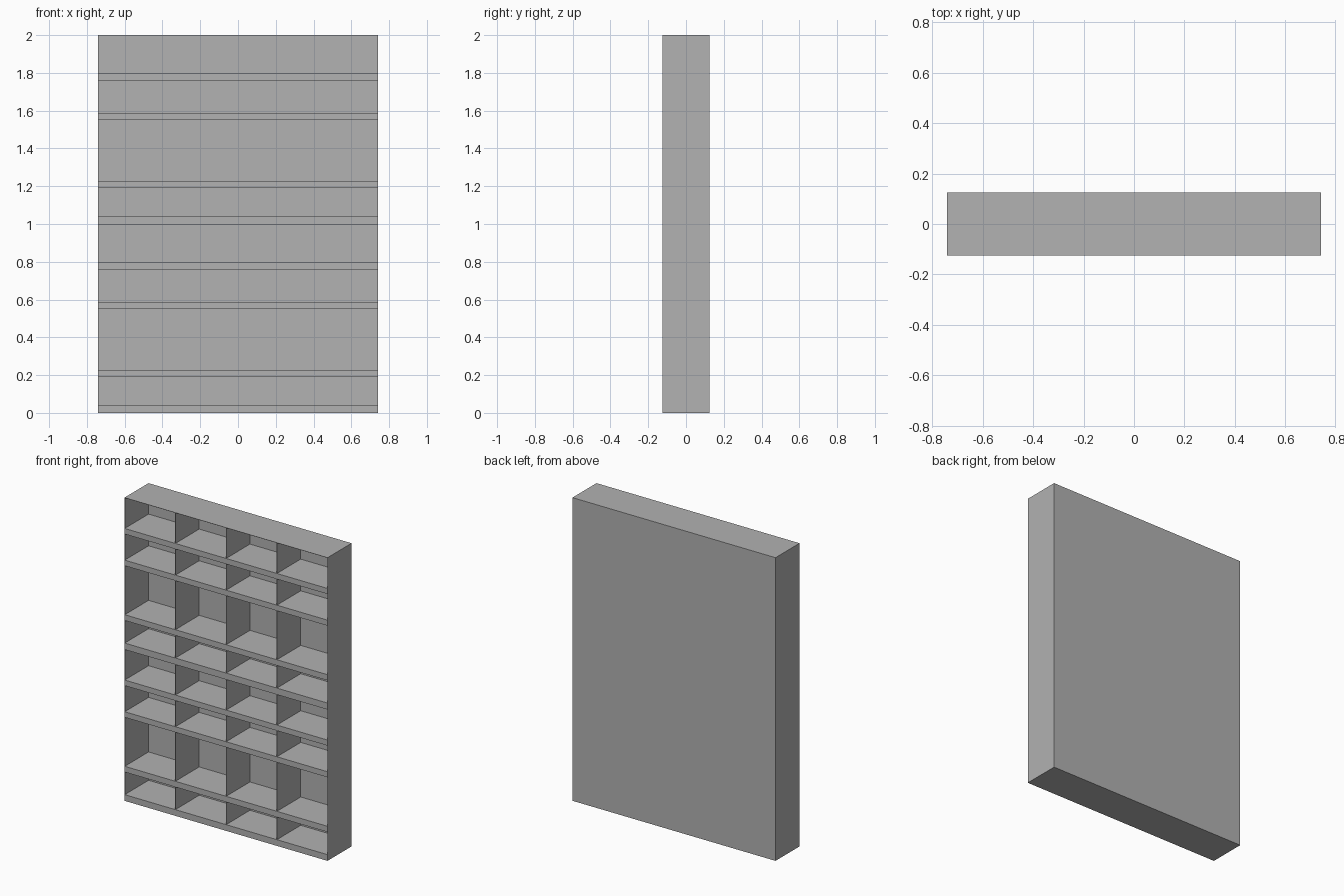
import bpy

cube = bpy.data.objects.get("Cube")
if cube:
    bpy.data.objects.remove(cube, do_unlink=True)

HALF_W, HALF_D, MODULE_H = 0.741, 0.125, 1.0
SHEET = 0.002  # thickness of the thin panels
# bottom and top height of each shelf inside one module
SHELVES = [(0.0, 0.041), (0.19, 0.228), (0.551, 0.588), (0.76, 0.797)]

grey = bpy.data.materials.new("plain grey")
grey.use_nodes = True
colour = (0.445, 0.445, 0.445, 1)
grey.diffuse_color = colour
grey.node_tree.nodes["Principled BSDF"].inputs["Base Color"].default_value = colour


def board(name, x0, x1, y0, y1, z0, z1):
    """Axis-aligned board between two corners."""
    bpy.ops.mesh.primitive_cube_add(
        size=1, location=((x0 + x1) / 2, (y0 + y1) / 2, (z0 + z1) / 2))
    obj = bpy.context.object
    obj.name = name
    obj.scale = (x1 - x0, y1 - y0, z1 - z0)
    bpy.ops.object.transform_apply(location=False, rotation=False, scale=True)
    obj.data.materials.append(grey)


for module, base in (("lower", 0.0), ("upper", MODULE_H)):
    top = base + MODULE_H
    inner = HALF_W - SHEET
    back = HALF_D - SHEET

    # Outer shell: sides, back and top
    board(module + "_right_side", -HALF_W, -inner, -HALF_D, HALF_D, base, top)
    board(module + "_left_side", inner, HALF_W, -HALF_D, HALF_D, base, top)
    board(module + "_back_panel", -inner, inner, back, HALF_D, base, top)
    board(module + "_top_panel", -inner, inner, -HALF_D, back, top - SHEET, top)

    # Thick shelves, with thin dividers making four cells in each row
    ceilings = [low for low, high in SHELVES[1:]] + [MODULE_H - SHEET]
    for row, ((low, high), ceiling) in enumerate(zip(SHELVES, ceilings), 1):
        board(f"{module}_shelf_{row}", -inner, inner, -HALF_D, back,
              base + low, base + high)
        for column in (-1, 0, 1):
            x = column * HALF_W / 2
            board(f"{module}_divider_{row}_{column + 2}",
                  x - SHEET / 2, x + SHEET / 2, -HALF_D, back,
                  base + high, base + ceiling)
